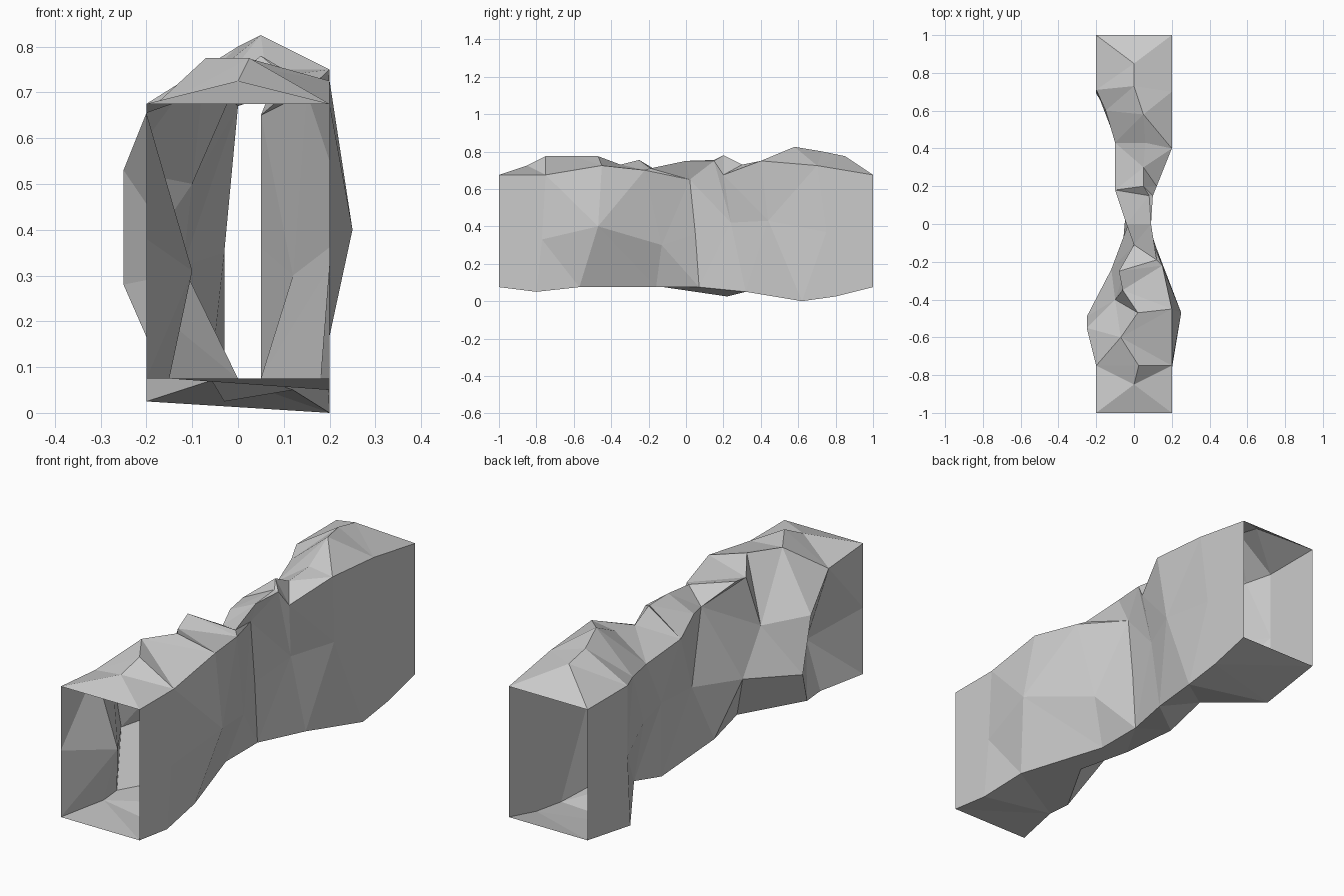
import bpy
from mathutils import Vector

if "Cube" in bpy.data.objects:
    bpy.data.objects.remove(bpy.data.objects["Cube"])

UNIT = 0.01

# One plain stone colour for the whole tunnel
stone = bpy.data.materials.new("plain_grey_stone")
stone.use_nodes = True
GREY = (0.6, 0.6, 0.6, 1)
stone.diffuse_color = GREY
shader = next(n for n in stone.node_tree.nodes if n.type == "BSDF_PRINCIPLED")
shader.inputs["Base Color"].default_value = GREY


def rail(*points):
    """Path running from the front opening to the rear opening."""
    return [Vector(point) * UNIT for point in points]


def stitch(first, second, offset):
    """Triangles bridging two rails, always closing the shorter diagonal."""
    faces = []
    i = j = 0
    last_i, last_j = len(first) - 1, len(second) - 1
    while i < last_i or j < last_j:
        a = offset + i
        b = offset + len(first) + j
        if j == last_j:
            step_first = True
        elif i == last_i:
            step_first = False
        else:
            across = (first[i + 1] - second[j]).length
            back = (first[i] - second[j + 1]).length
            step_first = across <= back
        if step_first:
            faces.append((a, a + 1, b))
            i += 1
        else:
            faces.append((a, b + 1, b))
            j += 1
    return faces


def panel(name, *rails):
    """Faceted sheet made from neighbouring rails."""
    vertices = [point for path in rails for point in path]
    faces = []
    offset = 0
    for first, second in zip(rails, rails[1:]):
        faces += stitch(first, second, offset)
        offset += len(first)
    mesh = bpy.data.meshes.new(name)
    mesh.from_pydata(vertices, [], faces)
    mesh.materials.append(stone)
    mesh.update()
    part = bpy.data.objects.new(name, mesh)
    bpy.context.collection.objects.link(part)
    return part


# Wall on the +x side: foot, bulging middle and top edge
east_sill = rail((20, -100, 7.5), (20, -80, 5), (18, -57, 7.5), (5, -16, 7.5),
                 (5, 7, 7.5), (12, 32, 5), (20, 62, 0), (20, 80, 2.5),
                 (20, 100, 7.5))
east_middle = rail((20, -100, 38), (20, -77, 33), (25, -47, 40),
                   (12, -13, 30), (5, 5, 36), (10, 24, 42), (18, 44, 43),
                   (20, 75, 37), (20, 100, 38))
east_eave = rail((20, -100, 67.5), (20, -75, 67.5), (20, -45, 72.5),
                 (15, -22, 70), (5, 2, 65), (10, 15, 75),
                 (12, 20, 67.5), (20, 40, 75), (20, 70, 72.5), (20, 100, 67.5))

# Rocky crest of the roof
ridge = rail((0, -100, 67.5), (0, -85, 72.5), (2.5, -75, 77.5),
             (-7, -60, 77.5), (2, -47, 77.5), (-6, -35, 73), (-8, -25, 75.5),
             (12, -19, 71), (9, 0, 75), (8, 15, 75.5), (5, 20, 78),
             (5, 30, 73), (6, 43, 75), (5, 58, 82.5), (0, 73, 80),
             (0, 85, 77.5), (0, 100, 67.5))

# Wall on the -x side, with its pinch and boulder
west_eave = rail((-20, -100, 67.5), (-20, -75, 65.5), (-25, -55, 53),
                 (-10, -40, 50), (0, -11, 67), (-4, 0, 69), (-10, 18, 66),
                 (-10, 43, 64), (-15, 60, 66), (-20, 71, 67.5),
                 (-20, 100, 67.5))
west_middle = rail((-20, -100, 38), (-10, -73, 31), (-25, -49, 28),
                   (-12, -24, 32), (-3, 0, 35), (-5, 25, 38), (-10, 45, 38),
                   (-20, 71, 35), (-20, 100, 38))
west_sill = rail((-20, -100, 7.5), (-15, -76, 7.5), (-16, -65, 7.5),
                 (0, -37, 7.5), (-6, -12, 7.5), (-3, 22, 2.5), (-3, 42, 8),
                 (-20, 69, 2.5), (-20, 100, 7.5))

# The four sides meet along shared rails and leave both ends open
panel("east_wall", east_sill, east_middle, east_eave)
panel("roof", east_eave, ridge, west_eave)
panel("west_wall", west_eave, west_middle, west_sill)
panel("floor", west_sill, east_sill)
